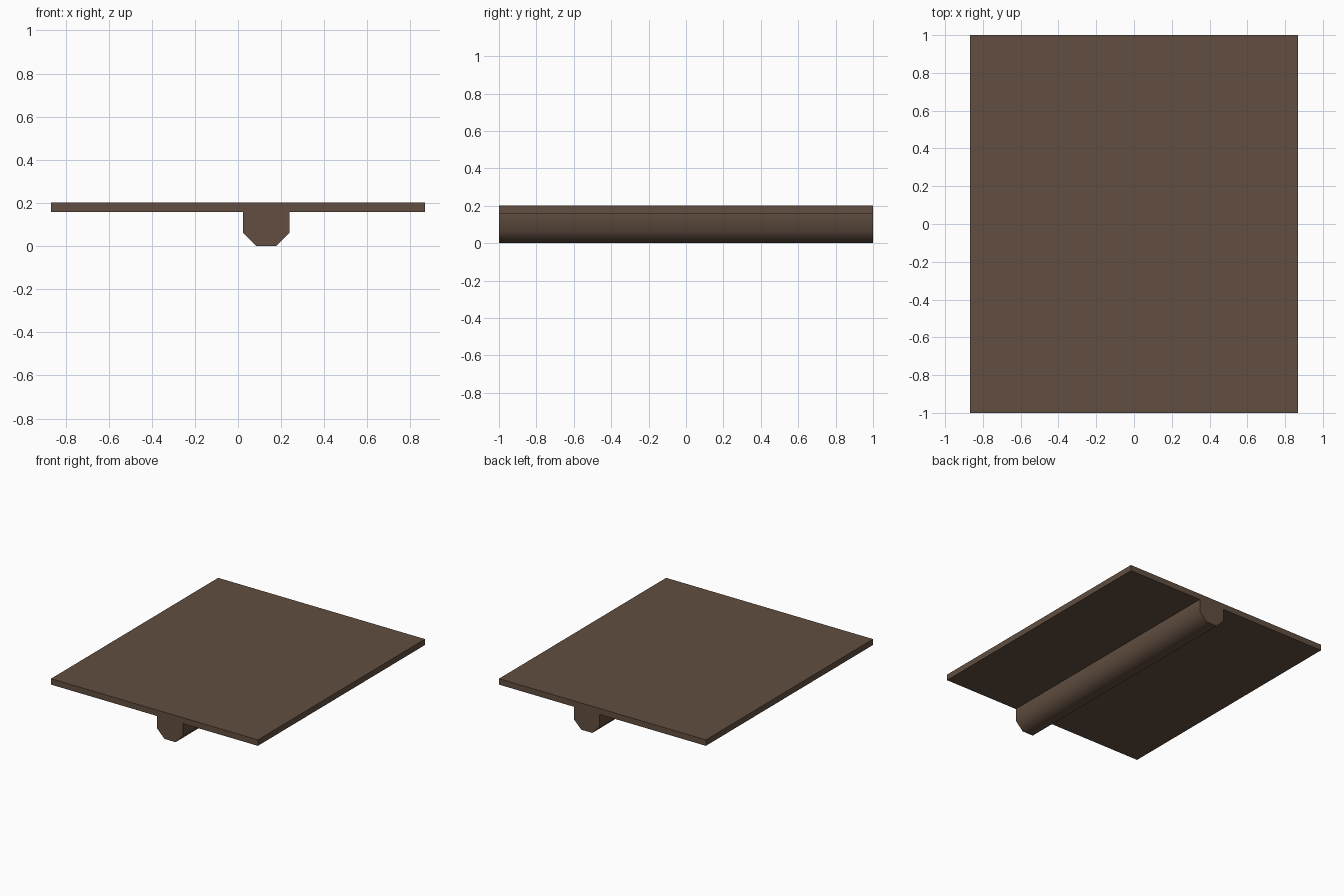
import bpy, bmesh, math

if "Cube" in bpy.data.objects:
    bpy.data.objects.remove(bpy.data.objects["Cube"])

# Dark brown wood
wood = bpy.data.materials.new("dark_brown_wood")
wood.diffuse_color = (0.12, 0.076, 0.051, 1)
wood.use_nodes = True
wood.node_tree.nodes["Principled BSDF"].inputs["Base Color"].default_value = wood.diffuse_color

# T-shaped section (x, z): thin board with a chamfered beam under it
W, TOP, UNDER = 0.867, 0.202, 0.157
L, R, CH = 0.023, 0.239, 0.062
section = [(-W, TOP), (-W, UNDER), (L, UNDER), (L, CH), (L + CH, 0),
           (R - CH, 0), (R, CH), (R, UNDER), (W, UNDER), (W, TOP)]

# Extrude the section along the whole depth
bm = bmesh.new()
front = bm.faces.new([bm.verts.new((x, -1, z)) for x, z in section])
res = bmesh.ops.extrude_face_region(bm, geom=[front], use_keep_orig=True)
bmesh.ops.translate(bm, vec=(0, 2, 0),
                    verts=[g for g in res["geom"] if isinstance(g, bmesh.types.BMVert)])
bmesh.ops.recalc_face_normals(bm, faces=bm.faces)

mesh = bpy.data.meshes.new("board_with_beam")
bm.to_mesh(mesh)
bm.free()
mesh.materials.append(wood)
board = bpy.data.objects.new("board_with_beam", mesh)
bpy.context.collection.objects.link(board)

# Soft shading over the beam chamfers, sharp corners elsewhere
bpy.context.view_layer.objects.active = board
board.select_set(True)
bpy.ops.object.shade_smooth_by_angle(angle=math.radians(60))
